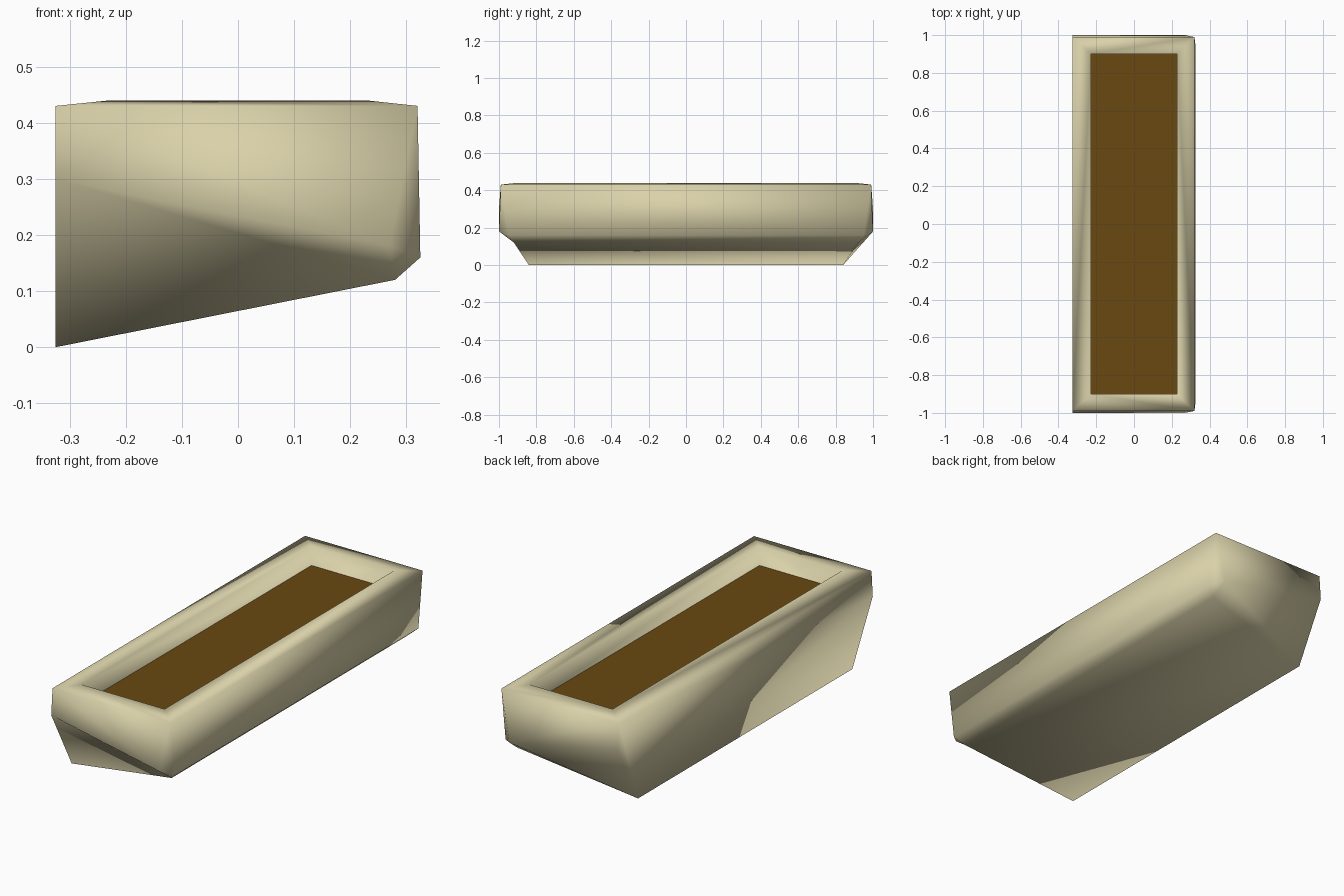
import bpy
import bmesh

old = bpy.data.objects.get("Cube")
if old:
    bpy.data.objects.remove(old, do_unlink=True)


def make_material(name, rgb):
    mat = bpy.data.materials.new(name)
    mat.use_nodes = True
    color = (*rgb, 1.0)
    mat.diffuse_color = color
    bsdf = mat.node_tree.nodes["Principled BSDF"]
    bsdf.inputs["Base Color"].default_value = color
    bsdf.inputs["Roughness"].default_value = 0.9
    return mat


def finish(bm, name, mat):
    mesh = bpy.data.meshes.new(name)
    bm.to_mesh(mesh)
    bm.free()
    mesh.materials.append(mat)
    obj = bpy.data.objects.new(name, mesh)
    bpy.context.collection.objects.link(obj)
    return obj


cream = make_material("cream stone", (0.70, 0.64, 0.40))
brown = make_material("brown soil", (0.14, 0.065, 0.005))

SOIL_Z = 0.34
INNER_X, INNER_Y = 0.227, 0.9

# Corner points of one end of the box, mirrored to the other end
points = {
    "top_l": (-0.325, 0.99, 0.43),
    "top_r": (0.32, 0.99, 0.43),
    "rim_l": (-INNER_X, INNER_Y, 0.44),
    "rim_r": (INNER_X, INNER_Y, 0.44),
    "well_l": (-INNER_X, INNER_Y, SOIL_Z),
    "well_r": (INNER_X, INNER_Y, SOIL_Z),
    "mid_l": (-0.325, 1.0, 0.30),
    "mid_r": (0.27, 1.0, 0.18),
    "side_r": (0.325, 0.95, 0.16),
    "base_l": (-0.325, 0.84, 0.0),
    "base_r": (0.28, 0.92, 0.12),
}

# Planter box: hollow body with undercut ends and a slanted underside
bm = bmesh.new()
ends = [{key: bm.verts.new((x, s * y, z)) for key, (x, y, z) in points.items()}
        for s in (-1, 1)]
front, back = ends

end_faces = [
    "top_l top_r mid_r mid_l",
    "top_r side_r mid_r",
    "mid_r side_r base_r",
    "rim_l rim_r top_r top_l",
    "well_l well_r rim_r rim_l",
]
for end in ends:
    for face in end_faces:
        bm.faces.new([end[key] for key in face.split()])
bm.faces.new([front[k] for k in ("mid_l", "mid_r", "base_r", "base_l")])
bm.faces.new([back[k] for k in ("mid_l", "mid_r", "base_l")])
bm.faces.new([back[k] for k in ("mid_r", "base_r", "base_l")])

# Long strips joining the two ends
strips = ["top_l rim_l", "rim_l well_l", "top_r rim_r", "rim_r well_r",
          "top_r side_r", "side_r base_r", "base_r base_l", "well_l well_r"]
for strip in strips:
    a, b = strip.split()
    bm.faces.new((front[a], front[b], back[b], back[a]))
wall = ("top_l", "mid_l", "base_l")
bm.faces.new([front[k] for k in wall] + [back[k] for k in reversed(wall)])

bmesh.ops.recalc_face_normals(bm, faces=bm.faces)
for face in bm.faces:
    face.smooth = True
finish(bm, "planter_box", cream)

# Soil surface lying in the well
bm = bmesh.new()
z = SOIL_Z + 0.004
corners = [(-1, -1), (1, -1), (1, 1), (-1, 1)]
bm.faces.new([bm.verts.new((sx * INNER_X, sy * INNER_Y, z)) for sx, sy in corners])
finish(bm, "soil", brown)
